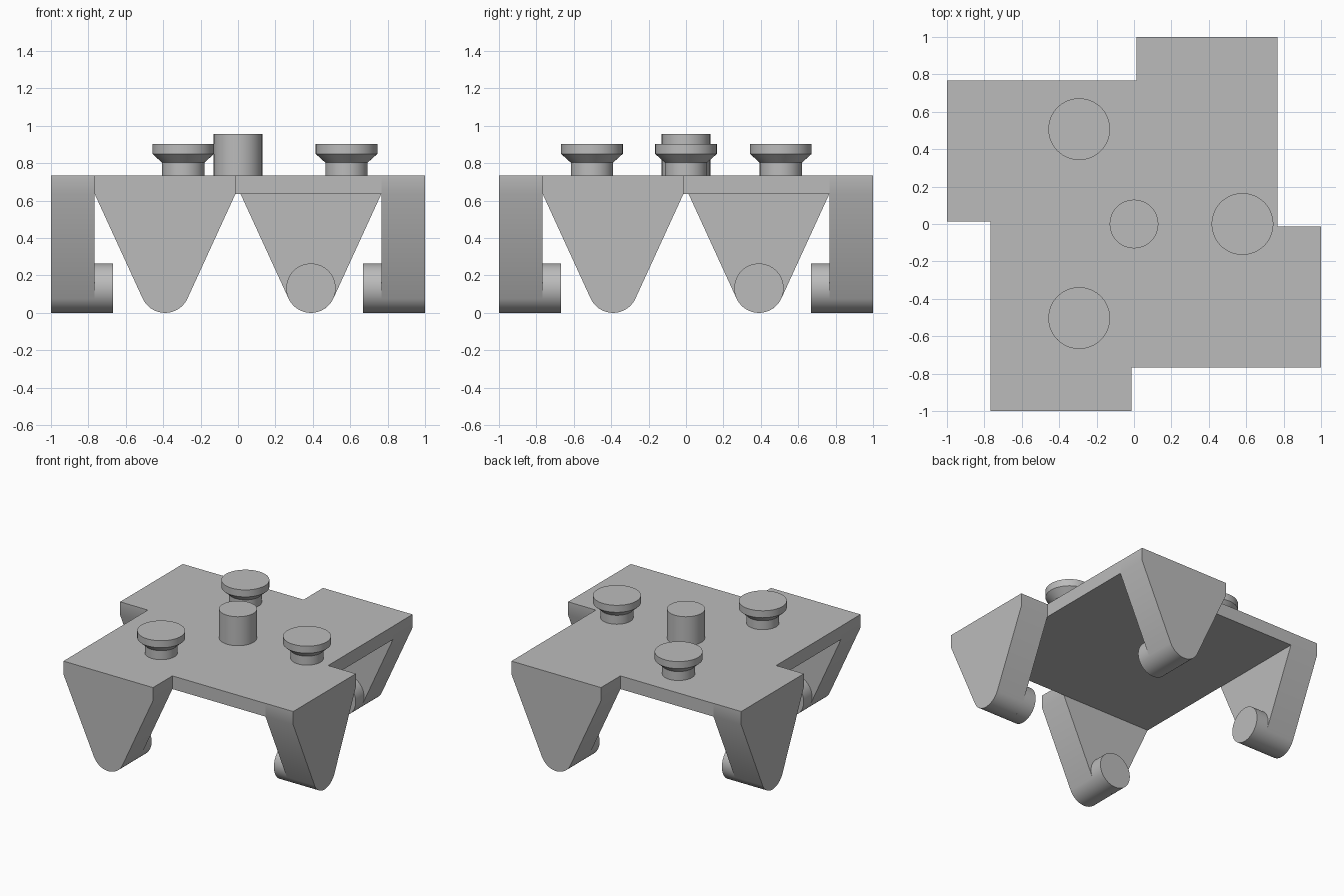
import bpy, bmesh
from math import pi, cos, sin, atan2, acos, hypot
from mathutils import Matrix

cube = bpy.data.objects.get("Cube")
if cube:
    bpy.data.objects.remove(cube, do_unlink=True)

grey = bpy.data.materials.new("plain_grey")
grey.use_nodes = True
colour = (0.5, 0.5, 0.5, 1)
grey.diffuse_color = colour
grey.node_tree.nodes["Principled BSDF"].inputs["Base Color"].default_value = colour

HALF = 0.767                      # half width of the square deck
UNDER, TOP = 0.635, 0.735         # deck underside and top
FOOT_R = 0.132                    # rounded foot and peg radius
LEG_X = -0.39                     # leg centre along its side
LEG_W = 0.376                     # half width of the leg at the top


def finish(bm, name):
    bmesh.ops.recalc_face_normals(bm, faces=bm.faces)
    mesh = bpy.data.meshes.new(name)
    bm.to_mesh(mesh)
    bm.free()
    mesh.materials.append(grey)
    obj = bpy.data.objects.new(name, mesh)
    bpy.context.collection.objects.link(obj)
    bpy.ops.object.select_all(action='DESELECT')
    obj.select_set(True)
    bpy.context.view_layer.objects.active = obj
    bpy.ops.object.shade_smooth_by_angle(angle=pi / 7)
    return obj


def extrude_outline(name, outline, y0, y1, turn):
    """Extrude an x-z outline along y, then turn it about the centre."""
    bm = bmesh.new()
    face = bm.faces.new([bm.verts.new((x, y0, z)) for x, z in outline])
    out = bmesh.ops.extrude_face_region(bm, geom=[face])
    moved = [v for v in out["geom"] if isinstance(v, bmesh.types.BMVert)]
    bmesh.ops.translate(bm, verts=moved, vec=(0, y1 - y0, 0))
    bm.transform(Matrix.Rotation(turn, 4, 'Z'))
    return finish(bm, name)


def lathe(name, x, y, profile, sides=64):
    """Stack rings of (radius, height) into a closed round part."""
    bm = bmesh.new()
    rings = [[bm.verts.new((x + r * cos(2 * pi * i / sides),
                            y + r * sin(2 * pi * i / sides), z))
              for i in range(sides)] for r, z in profile]
    for low, high in zip(rings, rings[1:]):
        for i in range(sides):
            j = (i + 1) % sides
            bm.faces.new((low[i], low[j], high[j], high[i]))
    bm.faces.new(rings[0])
    bm.faces.new(rings[-1])
    return finish(bm, name)


# Square deck
extrude_outline("deck", [(-HALF, UNDER), (HALF, UNDER), (HALF, TOP), (-HALF, TOP)],
                -HALF, HALF, 0)

# Tapered leg outline whose sides run tangent into the round foot
rise = UNDER - FOOT_R
start = atan2(rise, -LEG_W) + acos(FOOT_R / hypot(LEG_W, rise))
end = 3 * pi - start
STEPS = 28
arc = [start + (end - start) * i / STEPS for i in range(STEPS + 1)]
leg = [(LEG_X + LEG_W, UNDER), (LEG_X + LEG_W, TOP),
       (LEG_X - LEG_W, TOP), (LEG_X - LEG_W, UNDER)]
leg += [(LEG_X + FOOT_R * cos(a), FOOT_R + FOOT_R * sin(a)) for a in arc]
peg = [(LEG_X + FOOT_R * cos(2 * pi * i / 64), FOOT_R + FOOT_R * sin(2 * pi * i / 64))
       for i in range(64)]

# Four legs with inward pegs, turned around the deck
for k, side in enumerate(("front", "left", "back", "right")):
    extrude_outline(side + "_leg", leg, -1, -HALF, k * pi / 2)
    extrude_outline(side + "_peg", peg, -HALF, -0.667, k * pi / 2)

# Centre post and three flared knobs
lathe("centre_post", 0, 0, [(0.13, TOP), (0.13, 0.955)])
knob = [(0.113, TOP), (0.113, 0.803), (0.165, 0.85), (0.165, 0.903)]
for name, x, y in (("left_knob", 0.58, 0), ("back_knob", -0.293, 0.507),
                   ("front_knob", -0.293, -0.503)):
    lathe(name, x, y, knob)
